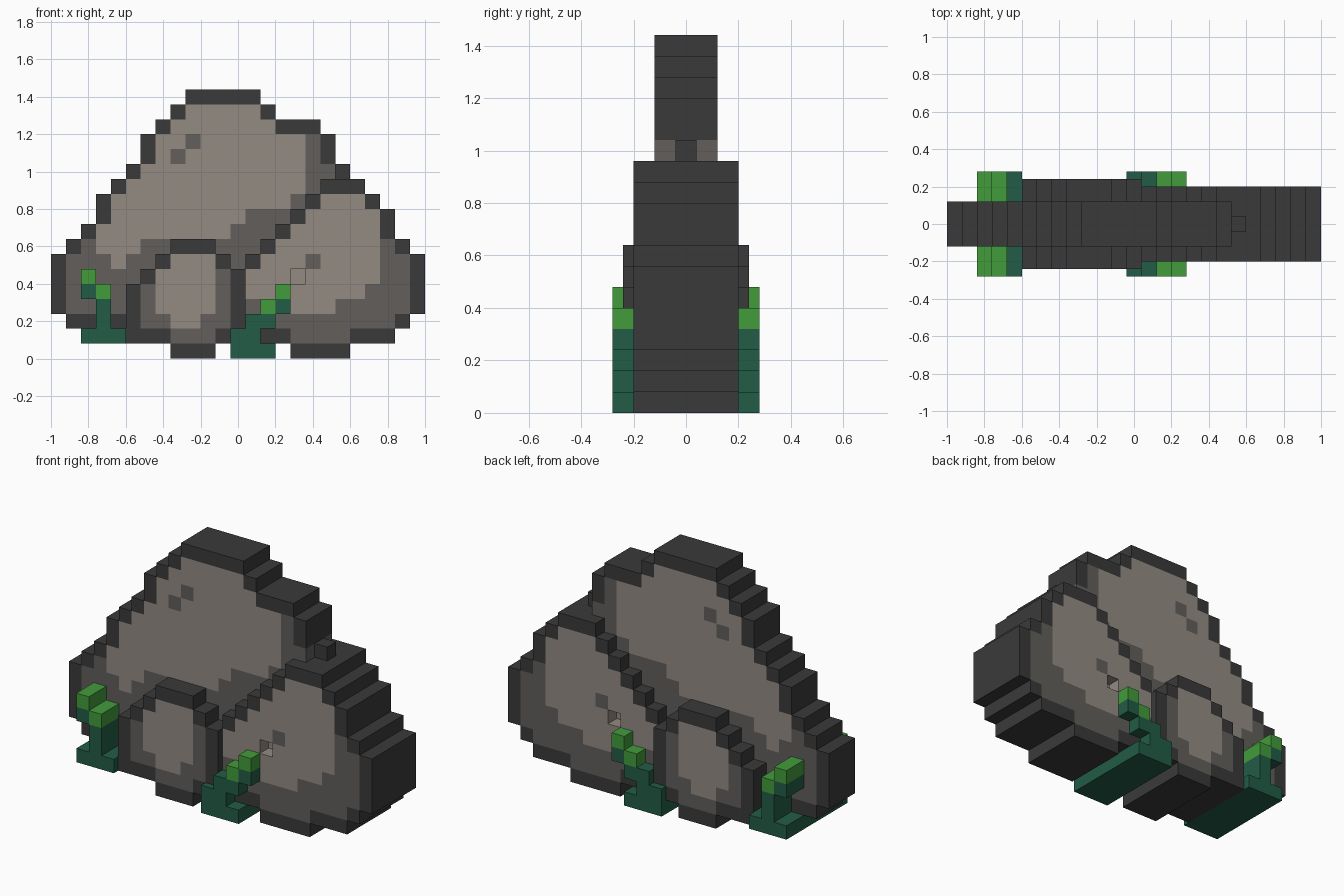
import bpy, bmesh

if "Cube" in bpy.data.objects:
    bpy.data.objects.remove(bpy.data.objects["Cube"])

C = 0.08  # size of one block


def material(name, hex_rgb):
    lin = []
    for k in (16, 8, 0):
        c = ((hex_rgb >> k) & 255) / 255
        lin.append(c / 12.92 if c <= 0.04045 else ((c + 0.055) / 1.055) ** 2.4)
    m = bpy.data.materials.new(name)
    m.diffuse_color = (*lin, 1)
    m.use_nodes = True
    m.node_tree.nodes["Principled BSDF"].inputs["Base Color"].default_value = m.diffuse_color
    return m


dark = material("dark stone", 0x3A3A3A)
mid = material("mid stone", 0x625F5B)
light = material("light stone", 0x938B82)
deep_green = material("deep green", 0x225C46)
green = material("bright green", 0x429C3C)


def cells(top, spans):
    """Rows listed from the top down, each one 'first-last' column."""
    out = set()
    for k, span in enumerate(spans.split()):
        if span == "x":
            continue
        a, b = map(int, span.split("-"))
        out |= {(i, top - k) for i in range(a, b + 1)}
    return out


def extrude_cells(name, shape, half, mats, pick, depth=None):
    """Blocky slab, symmetric in y; depth overrides the half depth per cell."""
    depth = depth or {}
    h_of = {c: depth.get(c, half) for c in shape}
    bm = bmesh.new()

    def face(pts, m, normal):
        f = bm.faces.new([bm.verts.new(p) for p in pts])
        f.normal_update()
        if f.normal.dot(normal) < 0:
            f.normal_flip()
        f.material_index = m

    for (i, j), h in h_of.items():
        m = pick((i, j))
        x0, x1, z0, z1 = -1 + C * i, -1 + C * (i + 1), C * j, C * (j + 1)
        for y in (-h, h):
            face([(x0, y, z0), (x1, y, z0), (x1, y, z1), (x0, y, z1)], m, (0, y, 0))
        edges = {(-1, 0): (x0, z0, x0, z1), (1, 0): (x1, z0, x1, z1),
                 (0, -1): (x0, z0, x1, z0), (0, 1): (x0, z1, x1, z1)}
        for (di, dj), (a, b, c, d) in edges.items():
            g = h_of.get((i + di, j + dj), 0)
            if g >= h:
                continue
            for y0, y1 in ([(-h, -g), (g, h)] if g else [(-h, h)]):
                face([(a, y0, b), (c, y0, d), (c, y1, d), (a, y1, b)], m, (di, 0, dj))
    bmesh.ops.remove_doubles(bm, verts=bm.verts, dist=1e-4)
    me = bpy.data.meshes.new(name)
    bm.to_mesh(me)
    bm.free()
    for m in mats:
        me.materials.append(m)
    bpy.context.collection.objects.link(bpy.data.objects.new(name, me))


def rock(name, half, shape, face_area, spots=(), depth=None):
    """Dark rim, mid shade inside it, light face with mid spots."""
    def pick(c):
        i, j = c
        if any(n not in shape for n in ((i - 1, j), (i + 1, j), (i, j - 1), (i, j + 1))):
            return 0
        return 2 if c in face_area and c not in spots else 1
    extrude_cells(name, shape, half, (dark, mid, light), pick, depth)


def grass(name, shape, tips):
    extrude_cells(name, shape, 0.28, (deep_green, green), lambda c: int(c in tips))


# Tall rock at the back, with a thin nub on its right edge
rock("tall_rock", 0.12,
     cells(17, "9-13 8-14 7-17 6-18 6-18 5-19 4-19 3-18 3-17 2-16 1-15 0-14 0-13 0-13 0-13 1-8"),
     cells(16, "9-13 8-14 7-16 7-16 6-16 5-16 4-15 4-12 3-11 3-5 4-4"),
     spots={(9, 14), (8, 13)}, depth={(19, 12): 0.04})

# Rock on the right, with one shallow pit on each face
rock("right_rock", 0.20,
     cells(11, "18-20 17-21 16-22 15-22 14-23 13-24 12-24 12-24 12-24 12-23 12-22 16-19"),
     cells(10, "18-20 17-21 16-21 15-21 14-21 13-21 13-20 15-18"),
     spots={(17, 6)}, depth={(16, 5): 0.12})

# Small rock in the middle
rock("small_rock", 0.24,
     cells(7, "8-10 7-11 6-12 5-12 5-12 5-12 5-12 8-10"),
     cells(6, "8-10 7-10 7-10 7-10 8-9"))

# Grass clumps running through the rocks
grass("left_grass", cells(5, "2-2 2-3 3-3 3-3 2-4"), {(2, 5), (3, 4)})
grass("middle_grass", cells(4, "15-15 14-15 13-14 12-13 12-14"), {(15, 4), (14, 3)})
